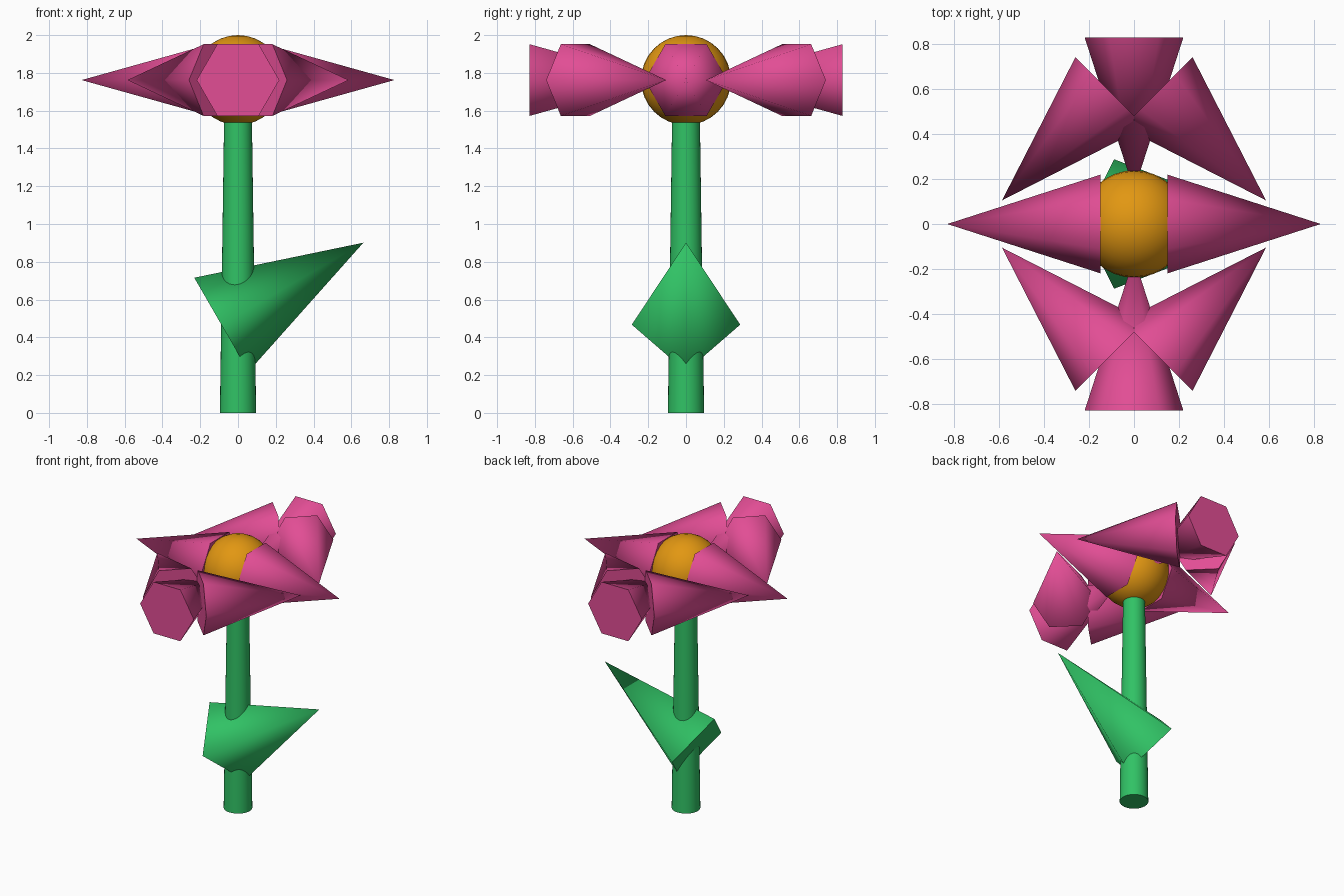
import bpy
from math import radians, cos, sin
from mathutils import Vector

cube = bpy.data.objects.get("Cube")
if cube:
    bpy.data.objects.remove(cube, do_unlink=True)


def material(name, rgb):
    mat = bpy.data.materials.new(name)
    mat.use_nodes = True
    mat.diffuse_color = (*rgb, 1)
    mat.node_tree.nodes["Principled BSDF"].inputs["Base Color"].default_value = (*rgb, 1)
    return mat


PINK = material("pink", (0.76, 0.075, 0.3))
GREEN = material("green", (0.03, 0.54, 0.13))
ORANGE = material("orange", (0.76, 0.31, 0.006))


def finish(name, mat, angle):
    ob = bpy.context.object
    ob.name = name
    ob.data.materials.append(mat)
    bpy.ops.object.shade_smooth_by_angle(angle=radians(angle))
    return ob


def spike(name, mat, sides, radius, length, middle, direction, angle):
    """Cone whose tip points along direction, with a base corner in its local x."""
    bpy.ops.mesh.primitive_cone_add(vertices=sides, radius1=radius, radius2=0, depth=length)
    ob = finish(name, mat, angle)
    z = Vector(direction).normalized()
    # Local y stays upright, so corners lie sideways and flats face up
    x = Vector((0, 0, 1)).cross(z).normalized()
    y = z.cross(x)
    for v in ob.data.vertices:
        # The primitive puts its first corner on local y
        v.co = x * v.co.y - y * v.co.x + z * v.co.z
    ob.location = middle
    return ob


HEAD_Z = 1.762

# Stem
bpy.ops.mesh.primitive_cone_add(vertices=32, radius1=0.096, radius2=0.073,
                                depth=1.6, location=(0, 0, 0.8))
finish("stem", GREEN, 40)

# Flower centre
bpy.ops.mesh.primitive_uv_sphere_add(segments=32, ring_count=16, radius=0.238,
                                     location=(0, 0, HEAD_Z))
finish("flower_centre", ORANGE, 40)

# Leaf, tilted upwards on the left side
tilt = radians(30)
axis = Vector((cos(tilt), 0, sin(tilt)))
leaf_base = Vector((-0.088, 0, 0.467))
spike("leaf", GREEN, 4, 0.287, 0.868, leaf_base + axis * 0.434, axis, 95)

# Ring of petals: side tips point out, front and back tips point in,
# diagonal tips lie along the ring towards the sides
for i in range(8):
    a = radians(45 * i)
    out = Vector((cos(a), sin(a), 0))
    if i in (0, 4):
        tip = out
    elif i in (2, 6):
        tip = -out
    else:
        tip = Vector((out.x, -out.y, 0))
    spike(f"petal_{i + 1}", PINK, 6, 0.219, 0.68,
          out * 0.488 + Vector((0, 0, HEAD_Z)), tip, 65)
